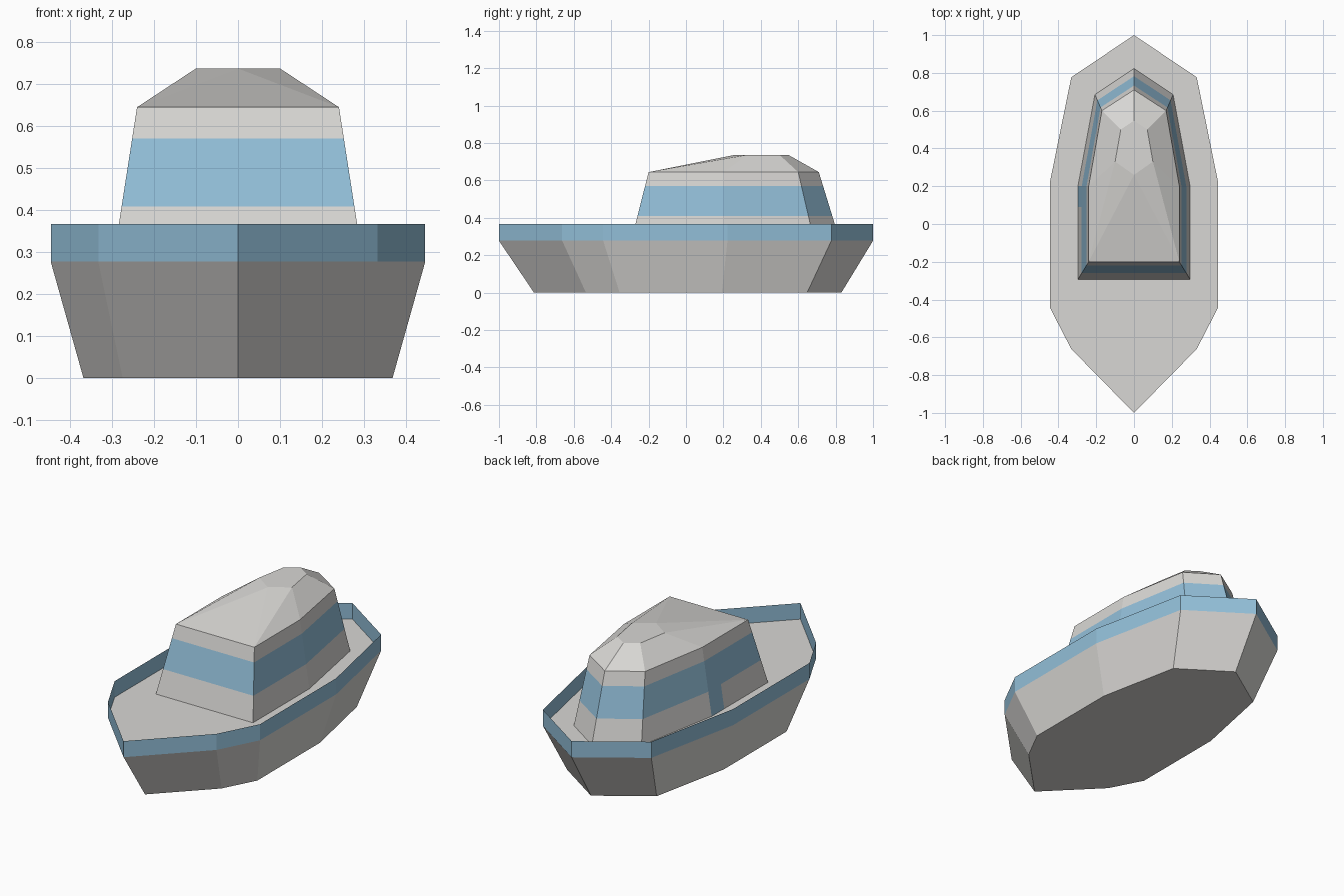
import bpy

if "Cube" in bpy.data.objects:
    bpy.data.objects.remove(bpy.data.objects["Cube"])

def material(name, rgb):
    m = bpy.data.materials.new(name)
    m.diffuse_color = (*rgb, 1)
    m.use_nodes = True
    m.node_tree.nodes["Principled BSDF"].inputs["Base Color"].default_value = m.diffuse_color
    return m

GREY = material("light grey", (0.69, 0.68, 0.66))
BLUE = material("sky blue", (0.29, 0.52, 0.69))

def make(name, verts, faces, is_blue=lambda c: False):
    me = bpy.data.meshes.new(name)
    me.from_pydata(verts, [], faces)
    me.materials.append(GREY)
    me.materials.append(BLUE)
    for p in me.polygons:
        p.material_index = int(is_blue(p.center))
    me.update()
    ob = bpy.data.objects.new(name, me)
    bpy.context.collection.objects.link(ob)
    return ob

def outline(half):
    """Counter-clockwise outline from right-half points listed front to back."""
    return half + [(-x, y) for x, y in reversed(half) if x > 0]

def loft(rings):
    """Side walls joining equal-length rings of (points, z)."""
    n = len(rings[0][0])
    verts = [(x, y, z) for pts, z in rings for x, y in pts]
    faces = [(k * n + i, k * n + (i + 1) % n, (k + 1) * n + (i + 1) % n, (k + 1) * n + i)
             for k in range(len(rings) - 1) for i in range(n)]
    return verts, faces

# Hull with a flat bottom and an upright thin blue bulwark
DECK, RAIL = 0.277, 0.366
rim = outline([(0, -1), (0.332, -0.662), (0.445, -0.443), (0.445, 0.222), (0.332, 0.777), (0, 1)])
keel = [(x * 0.825, y * 0.822 + 0.009) for x, y in rim]
n = len(rim)
verts, faces = loft([(keel, 0), (rim, DECK), (rim, RAIL)])
make("hull", verts, faces + [tuple(reversed(range(n)))], lambda c: c.z > DECK)

# Recessed deck
make("deck", [(x, y, DECK) for x, y in rim], [tuple(range(n))])

# Tapered cabin with a blue window band and a blue strip down the left side
EAVE = 0.644
base = outline([(0.297, -0.293), (0.297, 0.2), (0.207, 0.685), (0, 0.823)])
top = outline([(0.24, -0.2), (0.24, 0.2), (0.17, 0.6), (0, 0.71)])

def section(z):
    t = (z - DECK) / (EAVE - DECK)
    pts = [(a[0] + (b[0] - a[0]) * t, a[1] + (b[1] - a[1]) * t) for a, b in zip(base, top)]
    pts.insert(6, (pts[5][0], 0.09))  # edge of the left strip
    return pts, z

verts, faces = loft([section(z) for z in (DECK, 0.408, 0.57, EAVE)])
make("cabin", verts, faces,
     lambda c: 0.408 < c.z < 0.57 or (c.z < 0.408 and c.x < -0.25 and 0.09 < c.y < 0.2))

# Faceted roof rising to a small flat top
crown = [(0, 0.26), (0.1, 0.33), (0.07, 0.5), (0, 0.547), (-0.07, 0.5), (-0.1, 0.33)]
verts = [(x, y, EAVE) for x, y in top] + [(x, y, 0.736) for x, y in crown]
right = [(0, 8, 7), (0, 1, 8), (1, 2, 9, 8), (2, 3, 10, 9)]
left = [(6, 7, 12), (6, 12, 5), (5, 12, 11, 4), (4, 11, 10, 3)]
make("roof", verts, right + left + [(0, 7, 6), tuple(range(7, 13))])
